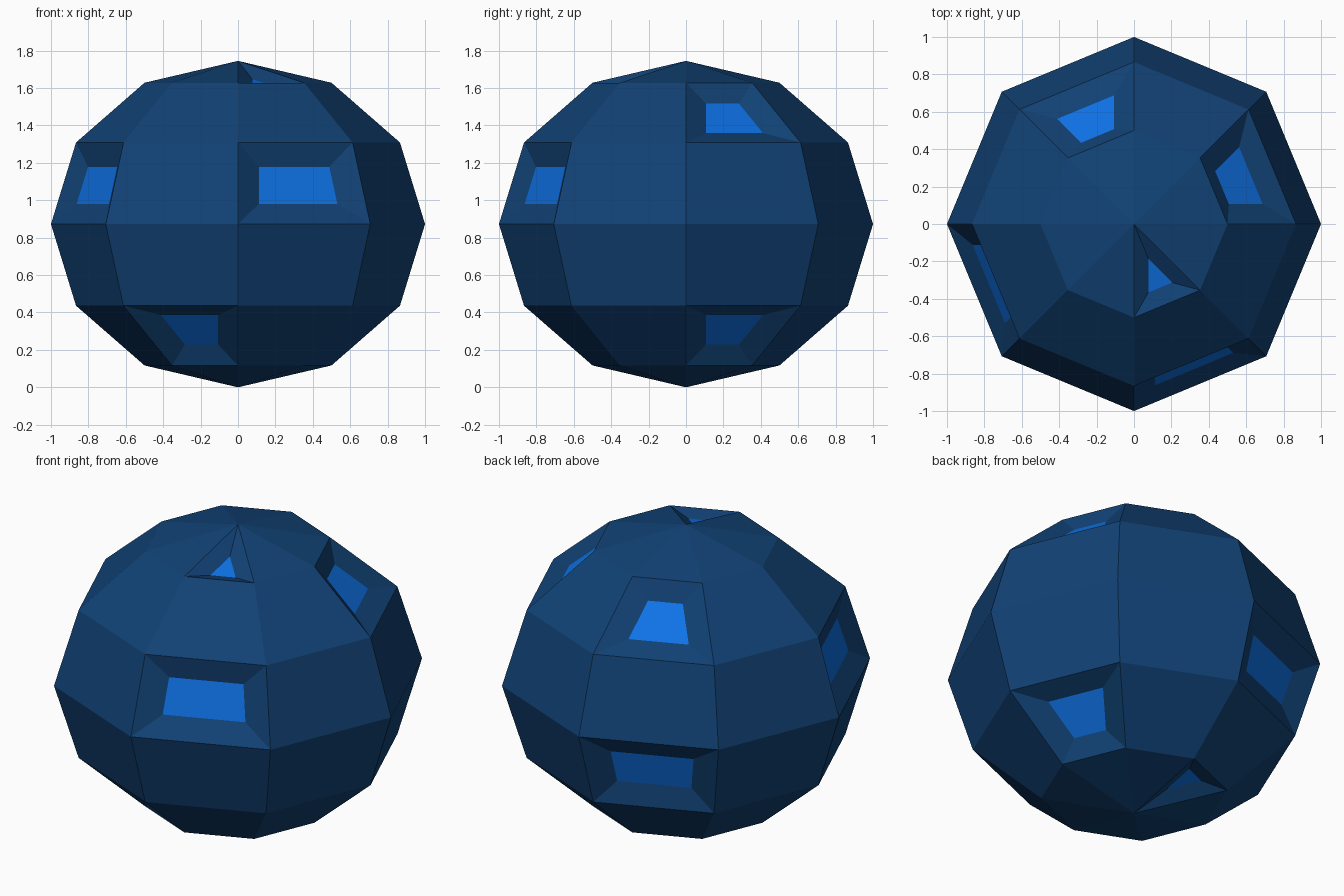
import bpy, bmesh, math
from mathutils import Vector

if "Cube" in bpy.data.objects:
    bpy.data.objects.remove(bpy.data.objects["Cube"])

SEG, RINGS, HALF_HEIGHT = 8, 6, 0.8725


def material(name, rgb):
    m = bpy.data.materials.new(name)
    m.diffuse_color = (*rgb, 1)
    m.use_nodes = True
    m.node_tree.nodes["Principled BSDF"].inputs["Base Color"].default_value = m.diffuse_color
    return m


navy = material("navy shell", (0.0056, 0.054, 0.178))
bright = material("bright blue panel", (0.0044, 0.170, 0.80))

# Recessed facets as (band from the top, sector anticlockwise from +x)
POCKETS = {(0, 6), (1, 0), (1, 2), (2, 4), (2, 6), (3, 2), (4, 0), (4, 5), (5, 2)}
# Rim width for cap, shoulder and equator bands
RIM = {0: 0.083, 1: 0.126, 2: 0.141, 3: 0.141, 4: 0.126, 5: 0.083}
DEPTH = 0.052

# Low-poly ball
bm = bmesh.new()
bmesh.ops.create_uvsphere(bm, u_segments=SEG, v_segments=RINGS, radius=1)
bmesh.ops.recalc_face_normals(bm, faces=bm.faces)


def cell(face):
    c = face.calc_center_median()
    band = int(math.acos(c.z / c.length) / math.pi * RINGS)
    sector = int((math.atan2(c.y, c.x) % math.tau) / math.tau * SEG)
    return band, sector


# Sloped pockets with a bright floor
picked = [(f, cell(f)) for f in bm.faces]
for face, key in picked:
    if key in POCKETS:
        bmesh.ops.inset_individual(bm, faces=[face], thickness=RIM[key[0]],
                                   depth=-DEPTH, use_even_offset=True)
        face.material_index = 1

# Flatten slightly and stand on the ground
bmesh.ops.scale(bm, vec=Vector((1, 1, HALF_HEIGHT)), verts=bm.verts)
bmesh.ops.translate(bm, vec=Vector((0, 0, HALF_HEIGHT)), verts=bm.verts)

mesh = bpy.data.meshes.new("faceted_ball")
bm.to_mesh(mesh)
bm.free()
mesh.materials.append(navy)
mesh.materials.append(bright)
bpy.context.collection.objects.link(bpy.data.objects.new("faceted_ball", mesh))
